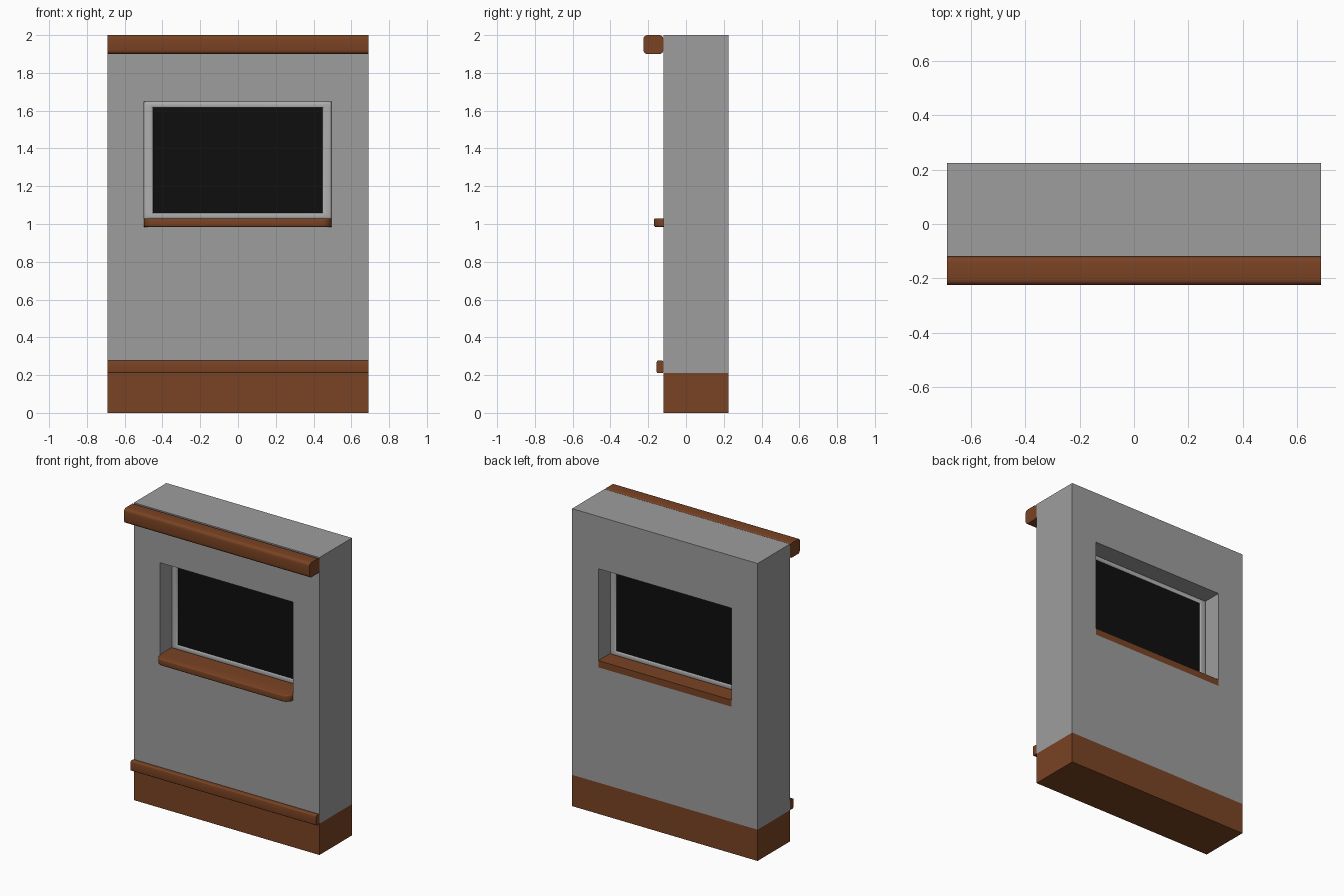
import bpy, bmesh, math

if "Cube" in bpy.data.objects:
    bpy.data.objects.remove(bpy.data.objects["Cube"])

def material(name, rgb):
    m = bpy.data.materials.new(name)
    m.diffuse_color = (*rgb, 1)
    m.use_nodes = True
    m.node_tree.nodes["Principled BSDF"].inputs["Base Color"].default_value = m.diffuse_color
    return m

PLASTER = material("grey plaster", (0.34, 0.34, 0.34))
WOOD = material("brown wood", (0.195, 0.056, 0.017))
FRAME = material("light grey frame", (0.43, 0.43, 0.43))
GLASS = material("black glass", (0.0045, 0.0045, 0.0045))

BACK, FRONT = 0.225, -0.12
HW = 0.69                      # half wall width
X0, X1, Z0, Z1 = -0.497, 0.495, 0.985, 1.648   # window opening

def finish(name, bm, mats, smooth=False):
    bmesh.ops.recalc_face_normals(bm, faces=bm.faces)
    me = bpy.data.meshes.new(name)
    bm.to_mesh(me)
    bm.free()
    ob = bpy.data.objects.new(name, me)
    bpy.context.collection.objects.link(ob)
    for m in mats:
        me.materials.append(m)
    if smooth:
        bpy.ops.object.select_all(action='DESELECT')
        ob.select_set(True)
        bpy.context.view_layer.objects.active = ob
        bpy.ops.object.shade_smooth_by_angle(angle=math.radians(40))
    return ob

def holed_slab(xs, zs, hole, y0, y1):
    """Grid of cells in the xz plane with one cell left out, given thickness in y."""
    bm = bmesh.new()
    v = [[bm.verts.new((x, y0, z)) for z in zs] for x in xs]
    for i in range(len(xs) - 1):
        for j in range(len(zs) - 1):
            if (i, j) != hole:
                bm.faces.new((v[i][j], v[i+1][j], v[i+1][j+1], v[i][j+1]))
    ext = bmesh.ops.extrude_face_region(bm, geom=bm.faces[:], use_keep_orig=True)
    moved = [g for g in ext["geom"] if isinstance(g, bmesh.types.BMVert)]
    bmesh.ops.translate(bm, verts=moved, vec=(0, y1 - y0, 0))
    return bm

def box(name, x, y, z, mat, bevel=0, segs=4):
    """Box from ranges; bevel rounds only the edges running along x."""
    bm = bmesh.new()
    bmesh.ops.create_cube(bm, size=1)
    for v in bm.verts:
        v.co = [r[0] if c < 0 else r[1] for c, r in zip(v.co, (x, y, z))]
    if bevel:
        edges = [e for e in bm.edges if abs(e.verts[0].co.x - e.verts[1].co.x) > 0.01]
        bmesh.ops.bevel(bm, geom=edges, offset=bevel, segments=segs, profile=0.5,
                        affect='EDGES')
    return finish(name, bm, [mat], bool(bevel))

# Wall with a brown base band and a window opening right through
bm = holed_slab([-HW, X0, X1, HW], [0, 0.21, Z0, Z1, 2], (1, 2), FRONT, BACK)
for f in bm.faces:
    f.material_index = 1 if f.calc_center_median().z < 0.209 else 0
finish("wall", bm, [PLASTER, WOOD])

# Window frame with rounded inner and outer edges
FY0, FY1 = 0.0, 0.105
bm = holed_slab([X0, X0 + 0.048, X1 - 0.048, X1], [1.025, 1.06, 1.615, Z1],
                (1, 1), FY0, FY1)
rims = [e for e in bm.edges if len(e.link_faces) == 2
        and e.calc_face_angle(0) > 1 and abs(e.verts[0].co.y - e.verts[1].co.y) < 1e-4]
bmesh.ops.bevel(bm, geom=rims, offset=0.012, segments=3, profile=0.5, affect='EDGES')
finish("window_frame", bm, [FRAME], True)

# Window pane
box("window_pane", (X0 + 0.045, X1 - 0.045), (FY0 + 0.008, FY1 - 0.008),
    (1.057, 1.618), GLASS)

# Window sill: plan outline with rounded front corners, run through the opening
SZ0, SZ1, R, SF = 0.985, 1.03, 0.05, -0.17
plan = [(X1, BACK), (X0, BACK)]
for cx, start in ((X0 + R, 180), (X1 - R, 270)):
    for k in range(7):
        a = math.radians(start + 15 * k)
        plan.append((cx + R * math.cos(a), SF + R + R * math.sin(a)))
bm = bmesh.new()
face = bm.faces.new([bm.verts.new((x, y, SZ0)) for x, y in plan])
ext = bmesh.ops.extrude_face_region(bm, geom=[face], use_keep_orig=True)
bmesh.ops.translate(bm, vec=(0, 0, SZ1 - SZ0),
                    verts=[g for g in ext["geom"] if isinstance(g, bmesh.types.BMVert)])
edges = [e for e in bm.edges if abs(e.verts[0].co.z - e.verts[1].co.z) < 1e-4
         and max(v.co.y for v in e.verts) < FRONT + 0.001]
bmesh.ops.bevel(bm, geom=edges, offset=0.008, segments=3, profile=0.5, affect='EDGES')
finish("window_sill", bm, [WOOD], True)

# Top beam and lower rail on the front of the wall
box("top_beam", (-HW, HW), (-0.225, FRONT), (1.9, 2.0), WOOD, 0.02)
box("lower_rail", (-HW, HW), (-0.155, FRONT), (0.21, 0.277), WOOD, 0.007, 3)
